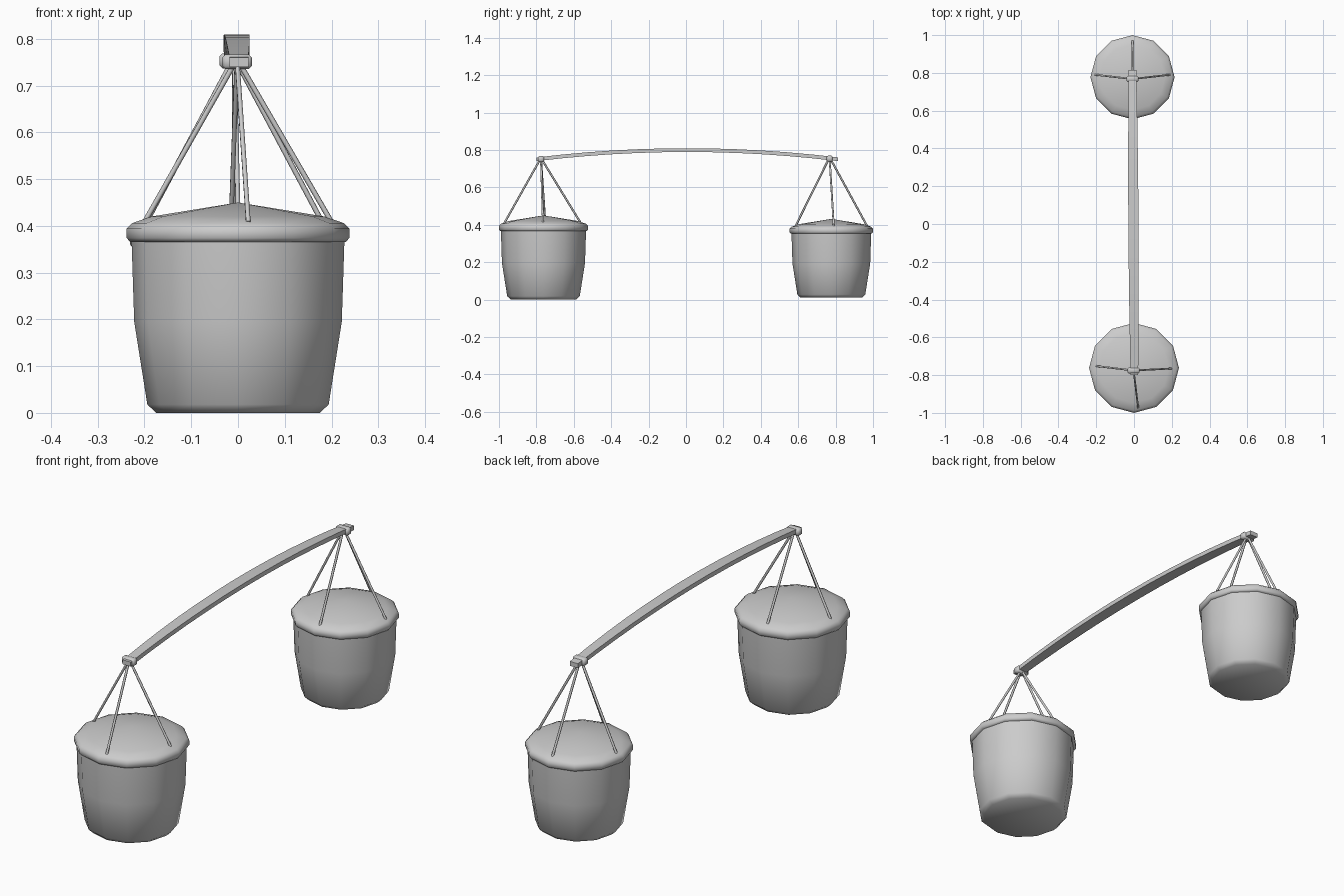
import bpy, bmesh, math
from mathutils import Vector, Matrix

cube = bpy.data.objects.get("Cube")
if cube:
    bpy.data.objects.remove(cube, do_unlink=True)

grey = bpy.data.materials.new("plain grey")
grey.use_nodes = True
grey.diffuse_color = (0.6, 0.6, 0.6, 1)
grey.node_tree.nodes["Principled BSDF"].inputs["Base Color"].default_value = (0.6, 0.6, 0.6, 1)


def add_object(name, bm, smooth=None):
    bmesh.ops.recalc_face_normals(bm, faces=bm.faces)
    mesh = bpy.data.meshes.new(name)
    bm.to_mesh(mesh)
    bm.free()
    mesh.materials.append(grey)
    obj = bpy.data.objects.new(name, mesh)
    bpy.context.collection.objects.link(obj)
    if smooth:
        bpy.ops.object.select_all(action='DESELECT')
        obj.select_set(True)
        bpy.context.view_layer.objects.active = obj
        bpy.ops.object.shade_smooth_by_angle(angle=math.radians(smooth))
    return obj


def lathe(name, profile, centre, scale, sides=12):
    """Turn (radius, height) points around z; zero radius closes an end."""
    bm = bmesh.new()
    rings = []
    for r, z in profile:
        count = sides if r else 1
        rings.append([bm.verts.new((r * math.cos(math.tau * i / sides),
                                    r * math.sin(math.tau * i / sides), z))
                      for i in range(count)])
    for low, high in zip(rings, rings[1:]):
        for i in range(sides):
            j = (i + 1) % sides
            corners = [low[i % len(low)], low[j % len(low)],
                       high[j % len(high)], high[i % len(high)]]
            bm.faces.new(list(dict.fromkeys(corners)))
    bm.transform(Matrix.Translation(centre) @ Matrix.Scale(scale, 4))
    return add_object(name, bm, 50)


def rope(name, start, end, radius=0.0055):
    start, end = Vector(start), Vector(end)
    way = end - start
    bm = bmesh.new()
    bmesh.ops.create_cone(bm, cap_ends=True, segments=6, radius1=radius,
                          radius2=radius, depth=way.length)
    bm.transform(Matrix.Translation((start + end) / 2)
                 @ way.to_track_quat('Z', 'Y').to_matrix().to_4x4())
    add_object(name, bm, 65)


# Carrying pole: a bowed bar, broad in the middle and narrow at the tips
bm = bmesh.new()
steps = 12
rings = []
for i in range(steps + 1):
    t = 2 * i / steps - 1
    x = -0.003 - 0.005 * t
    y = 0.007 + 0.807 * t
    z = 0.799 - 0.049 * t * t
    w = 0.027 - 0.007 * t * t
    h = 0.010
    rings.append([bm.verts.new((x + a * w, y, z + b * h))
                  for a, b in ((-1, -1), (1, -1), (1, 1), (-1, 1))])
for a, b in zip(rings, rings[1:]):
    for k in range(4):
        bm.faces.new((a[k], a[(k + 1) % 4], b[(k + 1) % 4], b[k]))
bm.faces.new(rings[0])
bm.faces.new(rings[-1])
add_object("carrying_pole", bm, 30)

BODY = [(0, 0), (0.175, 0), (0.194, 0.018), (0.222, 0.195), (0.228, 0.38), (0, 0.38)]
LID = [(0, 0.366), (0.231, 0.366), (0.238, 0.374), (0.238, 0.394),
       (0.226, 0.406), (0.185, 0.420), (0, 0.45)]

# Each load: basket, lid, knot on the pole and four ropes
loads = (
    ("front", (0, -0.762, 0), 1.0, (-0.002, -0.775, 0.751),
     ((-0.2, 0.01), (0.2, -0.003), (0.022, -0.21), (-0.015, 0.2))),
    ("back", (-0.008, 0.777, 0.01), 0.936, (-0.008, 0.768, 0.753),
     ((-0.21, 0.014), (0.21, 0.014), (0, 0.205), (0.01, -0.205))),
)
for side, centre, scale, knot, ends in loads:
    lathe(side + "_basket", BODY, centre, scale)
    lathe(side + "_lid", LID, centre, scale)

    bm = bmesh.new()
    bmesh.ops.create_cube(bm, size=1)
    bm.transform(Matrix.Translation(knot) @ Matrix.Diagonal((0.064, 0.032, 0.032, 1)))
    bmesh.ops.bevel(bm, geom=bm.edges[:], offset=0.007, segments=1, affect='EDGES')
    add_object(side + "_knot", bm, 50)

    for n, (dx, dy) in enumerate(ends):
        top = Vector(knot) + Vector((dx, dy, 0)) * 0.04 - Vector((0, 0, 0.008))
        foot = Vector(centre) + Vector((dx, dy, 0.408)) * scale
        rope(f"{side}_rope_{n + 1}", top, foot)
